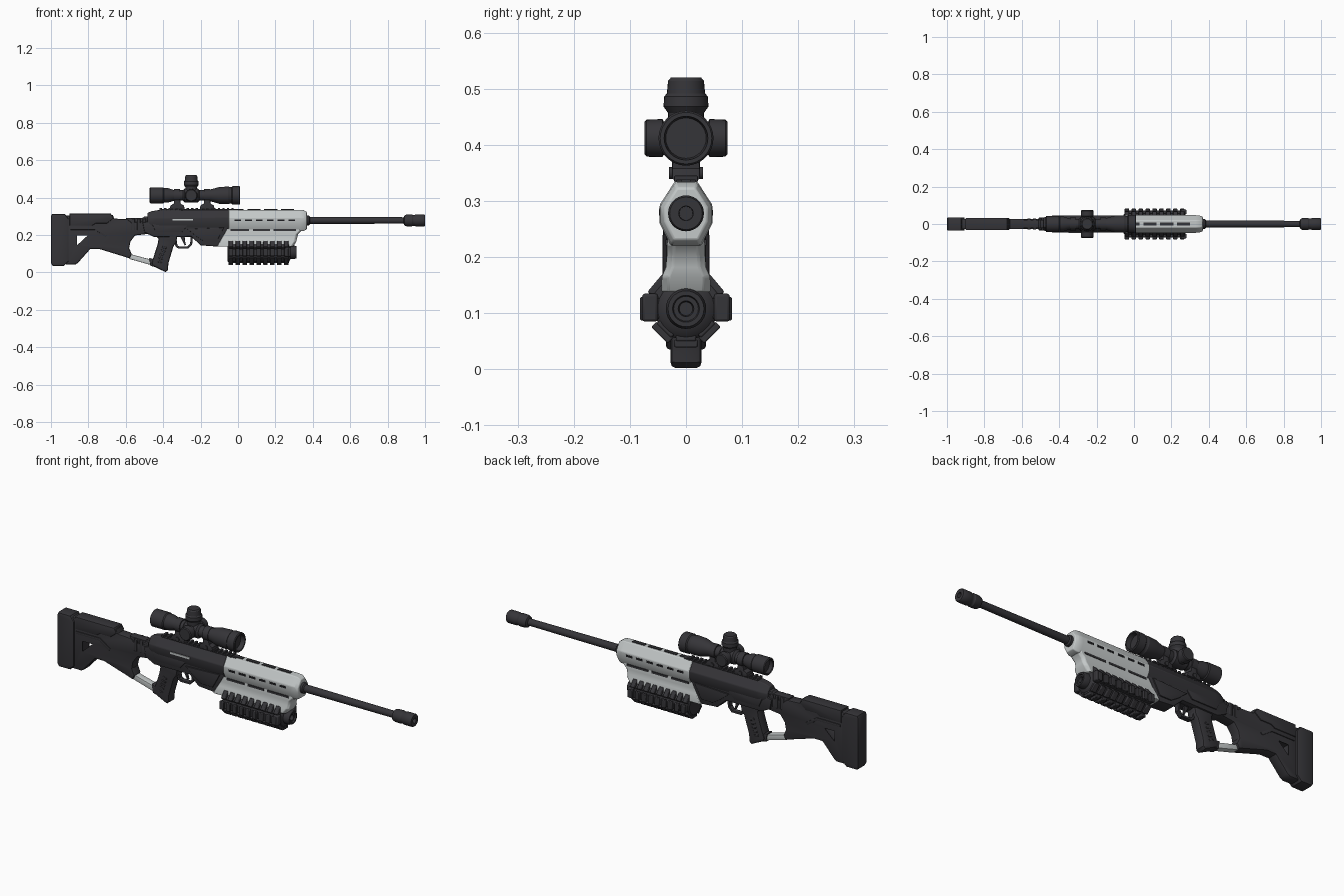
import bpy, bmesh, math
from mathutils import Matrix, Vector


def material(name, rgb):
    m = bpy.data.materials.new(name)
    m.diffuse_color = (*rgb, 1)
    return m


DARK = material("charcoal", (0.036, 0.035, 0.040))
LIGHT = material("pale grey", (0.55, 0.58, 0.58))
BLACK = material("black slots", (0.012, 0.012, 0.014))


def finish(name, bm, mat, bevel=0):
    bmesh.ops.remove_doubles(bm, verts=bm.verts, dist=1e-5)
    bmesh.ops.recalc_face_normals(bm, faces=bm.faces)
    me = bpy.data.meshes.new(name)
    bm.to_mesh(me)
    bm.free()
    me.materials.clear()
    me.materials.append(mat)
    me.shade_smooth()
    me.set_sharp_from_angle(angle=math.radians(32))
    ob = bpy.data.objects.new(name, me)
    bpy.context.collection.objects.link(ob)
    if bevel:
        mod = ob.modifiers.new("bevel", 'BEVEL')
        mod.width, mod.segments = bevel, 2
        mod.limit_method, mod.angle_limit = 'ANGLE', math.radians(30)
    return ob


def loft(name, rings, mat, bevel=0):
    bm = bmesh.new()
    vs = [[bm.verts.new(p) for p in r] for r in rings]
    n = len(rings[0])
    for a, b in zip(vs, vs[1:]):
        for i in range(n):
            bm.faces.new((a[i], a[(i + 1) % n], b[(i + 1) % n], b[i]))
    bm.faces.new(vs[0])
    bm.faces.new(vs[-1])
    return finish(name, bm, mat, bevel)


def lathe(name, prof, origin, axis, mat, n=28):
    rot = Vector((1, 0, 0)).rotation_difference(Vector(axis)).to_matrix()
    rings = [[Vector(origin) + rot @ Vector((d, r * math.cos(t), r * math.sin(t)))
              for t in (2 * math.pi * i / n for i in range(n))] for d, r in prof]
    return loft(name, rings, mat)


def slab(name, outlines, half, mat, bevel=0.006, y=0):
    """Side outline (with optional holes) extruded across y with rounded edges."""
    cu = bpy.data.curves.new(name, 'CURVE')
    cu.dimensions, cu.fill_mode = '2D', 'BOTH'
    cu.extrude, cu.bevel_depth, cu.offset, cu.bevel_resolution = half - bevel, bevel, -bevel, 1
    for pts in outlines:
        sp = cu.splines.new('POLY')
        sp.points.add(len(pts) - 1)
        for p, (x, z) in zip(sp.points, pts):
            p.co = (x, z, 0, 1)
        sp.use_cyclic_u = True
    ob = bpy.data.objects.new(name, cu)
    bpy.context.collection.objects.link(ob)
    me = ob.evaluated_get(bpy.context.evaluated_depsgraph_get()).to_mesh()
    bm = bmesh.new()
    bm.from_mesh(me)
    bpy.data.objects.remove(ob)
    bpy.data.curves.remove(cu)
    bm.transform(Matrix.Translation((0, y, 0)) @ Matrix.Rotation(math.pi / 2, 4, 'X'))
    return finish(name, bm, mat)


def boxes(name, items, mat, bevel=0, xform=Matrix()):
    """Several boxes (x0, x1, y0, y1, z0, z1) in one object."""
    bm = bmesh.new()
    for x0, x1, y0, y1, z0, z1 in items:
        m = Matrix.Translation(((x0 + x1) / 2, (y0 + y1) / 2, (z0 + z1) / 2)) @ \
            Matrix.Diagonal((x1 - x0, y1 - y0, z1 - z0, 1))
        bmesh.ops.create_cube(bm, size=1, matrix=xform @ m)
    return finish(name, bm, mat, bevel)


def hexring(x, k=1.0, top=0.335, cz=0.275, bot=0.22):
    half = [(0.02, top), (0.034, top - 0.022), (0.047, cz + 0.018), (0.047, cz - 0.015), (0.027, bot)]
    pts = half + [(-y, z) for y, z in reversed(half)]
    return [(x, y * k, cz + (z - cz) * k) for y, z in pts]


# barrel and muzzle
lathe("barrel", [(0.30, 0.026), (0.38, 0.026), (0.385, 0.019), (0.90, 0.017)], (0, 0, 0.278), (1, 0, 0), DARK)
lathe("muzzle", [(0.885, 0.017), (0.89, 0.027), (0.9, 0.031), (0.93, 0.032), (0.935, 0.029), (0.945, 0.029),
                 (0.95, 0.032), (0.995, 0.032), (1.0, 0.029), (1.0, 0.013), (0.96, 0.012)],
      (0, 0, 0.278), (1, 0, 0), DARK)

# handguard shells
loft("upper_handguard", [hexring(-0.05), hexring(0.33), hexring(0.352, 0.96), hexring(0.368, 0.8)], LIGHT, 0.003)
shell = [(0.245, -0.055, 0.345, 0.030), (0.222, -0.065, 0.34, 0.034), (0.205, -0.075, 0.322, 0.034),
         (0.182, -0.088, 0.315, 0.036), (0.165, -0.097, 0.312, 0.043), (0.138, -0.112, 0.295, 0.044)]
loft("lower_handguard", [[(a, -h, z), (b - 0.012, -h, z), (b, -h + 0.012, z), (b, h - 0.012, z),
                          (b - 0.012, h, z), (a, h, z)] for z, a, b, h in shell], LIGHT, 0.003)
slots, seams = [], []
for s in (-1, 1):
    for i in range(6):
        x = -0.02 + i * 0.058
        slots.append((x, x + 0.036, s * 0.044, s * 0.0485, 0.274, 0.284))
    for x0, x1 in ((-0.04, 0.06), (0.08, 0.17), (0.19, 0.31)):
        seams.append((x0, x1, s * 0.030, s * 0.0365, 0.221, 0.231))
boxes("handguard_slots", slots, BLACK)
boxes("handguard_seams", seams, DARK)
boxes("handguard_top_strip", [(x, x + 0.07, -0.008, 0.008, 0.33, 0.3385) for x in (-0.04, 0.05, 0.14, 0.23)], DARK)

# receiver
loft("upper_receiver", [hexring(-0.485, 0.72), hexring(-0.46, 0.88), hexring(-0.43, 0.96), hexring(-0.05, 0.98)],
     DARK, 0.003)
slab("lower_receiver", [[(-0.51, 0.265), (-0.50, 0.215), (-0.45, 0.19), (-0.25, 0.192), (-0.20, 0.145),
                         (-0.108, 0.138), (-0.05, 0.245), (-0.05, 0.28), (-0.46, 0.28)]], 0.036, DARK)
for s in (-1, 1):
    slab("receiver_side_panel", [[(-0.27, 0.232), (-0.22, 0.19), (-0.18, 0.165), (-0.115, 0.165), (-0.075, 0.24)]],
         0.005, DARK, 0.002, s * 0.037)
    slab("receiver_rear_panel", [[(-0.46, 0.262), (-0.44, 0.215), (-0.30, 0.215), (-0.27, 0.25), (-0.3, 0.262)]],
         0.004, DARK, 0.002, s * 0.037)
boxes("bolt_cover", [(-0.35, -0.24, -0.0485, -0.043, 0.277, 0.287)], LIGHT)
boxes("top_rail", [(-0.42, 0.0, -0.018, 0.018, 0.325, 0.338)] +
      [(-0.42 + i * 0.024, -0.407 + i * 0.024, -0.021, 0.021, 0.334, 0.345) for i in range(17)], DARK, 0.0015)

# trigger group
slab("trigger_guard", [[(-0.345, 0.20), (-0.335, 0.14), (-0.32, 0.128), (-0.265, 0.128), (-0.245, 0.15), (-0.24, 0.20)],
                       [(-0.33, 0.19), (-0.324, 0.146), (-0.315, 0.139), (-0.27, 0.139), (-0.256, 0.155),
                        (-0.253, 0.19)]], 0.012, DARK, 0.002)
slab("trigger", [[(-0.31, 0.195), (-0.295, 0.165), (-0.285, 0.145), (-0.278, 0.148), (-0.284, 0.17),
                  (-0.285, 0.195)]], 0.006, DARK, 0.002)

# grip and strut
slab("grip", [[(-0.47, 0.225), (-0.425, 0.18), (-0.43, 0.15), (-0.462, 0.05), (-0.455, 0.035), (-0.388, 0.002),
               (-0.375, 0.012), (-0.372, 0.05), (-0.345, 0.14), (-0.33, 0.16), (-0.32, 0.22)]], 0.028, DARK, 0.01)
boxes("grip_ridges", [(-0.012, 0.012, -0.0295, 0.0295, z, z + 0.01) for z in (-0.05, -0.03, -0.01, 0.01, 0.03)], DARK,
      0.002, Matrix.Translation((-0.405, 0, 0.1)) @ Matrix.Rotation(0.3, 4, 'Y'))
slab("stock_strut", [[(-0.59, 0.102), (-0.58, 0.072), (-0.45, 0.035), (-0.44, 0.062)]], 0.018, LIGHT, 0.004)
slab("strut_collar", [[(-0.475, 0.078), (-0.468, 0.035), (-0.44, 0.028), (-0.43, 0.065)]], 0.022, DARK, 0.004)

# stock
slab("stock", [[(-0.92, 0.305), (-0.80, 0.308), (-0.67, 0.308), (-0.662, 0.288), (-0.59, 0.284), (-0.57, 0.268),
                (-0.47, 0.275), (-0.44, 0.20), (-0.49, 0.205), (-0.55, 0.198), (-0.575, 0.165), (-0.582, 0.13),
                (-0.568, 0.098), (-0.58, 0.075), (-0.60, 0.082), (-0.74, 0.125), (-0.79, 0.125), (-0.855, 0.052),
                (-0.87, 0.042), (-0.92, 0.042)],
               [(-0.868, 0.205), (-0.80, 0.205), (-0.795, 0.195), (-0.86, 0.135), (-0.868, 0.14)]], 0.028, DARK, 0.008)
slab("cheek_rest", [[(-0.90, 0.314), (-0.68, 0.314), (-0.665, 0.29), (-0.70, 0.262), (-0.76, 0.262), (-0.78, 0.25),
                     (-0.90, 0.25)]], 0.033, DARK, 0.006)
slab("butt_pad", [[(-0.99, 0.035), (-0.93, 0.035), (-0.905, 0.06), (-0.905, 0.285), (-0.925, 0.312), (-0.995, 0.312),
                   (-1.0, 0.30), (-1.0, 0.05)]], 0.036, DARK, 0.008)
slab("stock_neck", [[(-0.60, 0.292), (-0.51, 0.292), (-0.50, 0.30), (-0.46, 0.30), (-0.45, 0.24), (-0.58, 0.235)]],
     0.022, DARK, 0.006)
boxes("neck_ribs", [(x, x + 0.018, -0.029, 0.029, 0.225, 0.288) for x in (-0.57, -0.54, -0.51)], DARK, 0.003)
for s in (-1, 1):
    slab("stock_side_ridge", [[(-0.895, 0.24), (-0.76, 0.24), (-0.70, 0.2), (-0.71, 0.19), (-0.765, 0.228),
                               (-0.895, 0.228)]], 0.003, DARK, 0.001, s * 0.029)

# scope
C = (0, 0, 0.412)
lathe("scope_tube", [(-0.45, 0.032), (-0.468, 0.034), (-0.472, 0.038), (-0.468, 0.043), (-0.40, 0.043), (-0.395, 0.039),
                     (-0.375, 0.039), (-0.34, 0.028), (-0.16, 0.028), (-0.10, 0.045), (-0.05, 0.047), (-0.045, 0.044),
                     (-0.035, 0.044), (-0.03, 0.049), (0.008, 0.049), (0.012, 0.046), (0.012, 0.039), (-0.01, 0.036)],
      C, (1, 0, 0), DARK, 32)
lathe("scope_center", [(-0.295, 0.027), (-0.285, 0.037), (-0.215, 0.037), (-0.205, 0.027)], C, (1, 0, 0), DARK)
knob = [(0.0, 0.03), (0.04, 0.03), (0.042, 0.034), (0.07, 0.033), (0.074, 0.029)]
for s in (-1, 1):
    lathe("side_turret", knob, C, (0, s, 0), DARK)
lathe("top_turret", [(0.0, 0.03), (0.045, 0.032), (0.056, 0.04), (0.074, 0.039), (0.08, 0.034), (0.102, 0.032),
                     (0.108, 0.027)], C, (0, 0, 1), DARK).location.x = -0.25
for ob in bpy.data.objects:
    if ob.name.startswith("side_turret"):
        ob.location.x = -0.25
for x in (-0.325, -0.165):
    slab("scope_mount", [[(x - 0.04, 0.338), (x + 0.04, 0.338), (x + 0.036, 0.358), (x + 0.018, 0.368),
                          (x + 0.016, 0.39), (x - 0.016, 0.39), (x - 0.018, 0.368), (x - 0.036, 0.358)]],
         0.025, DARK, 0.004)
    lathe("scope_ring", [(x - 0.016, 0.028), (x - 0.016, 0.034), (x + 0.016, 0.034), (x + 0.016, 0.028)],
          C, (1, 0, 0), DARK)
    lathe("mount_bolt", [(-0.03, 0.011), (0.03, 0.011)], (x, 0, 0.35), (0, 1, 0), DARK, 12)

# underslung cylinder with toothed rails around it
U = (0, 0, 0.108)
lathe("underslung_tube", [(-0.055, 0.05), (-0.05, 0.056), (0.265, 0.056), (0.275, 0.048), (0.28, 0.036), (0.30, 0.036),
                          (0.312, 0.032), (0.312, 0.024), (0.305, 0.022), (0.305, 0.014), (0.29, 0.012)],
      U, (1, 0, 0), DARK)
for ang, reach in ((90, 0.082), (-90, 0.082), (180, 0.069), (135, 0.067), (-135, 0.067), (50, 0.072), (-50, 0.072)):
    m = Matrix.Translation(U) @ Matrix.Rotation(math.radians(ang), 4, 'X')
    boxes("underslung_rail", [(-0.05, 0.272, -0.018, 0.018, 0.04, reach - 0.011)] +
          [(-0.05 + i * 0.037, -0.026 + i * 0.037, -0.021, 0.021, reach - 0.014, reach) for i in range(9)],
          DARK, 0.003, m)
# clamp lugs at the front of the side rails
boxes("underslung_lugs", [(0.25, 0.28, s * 0.05, s * 0.078, 0.085, 0.135) for s in (-1, 1)], DARK, 0.005)
